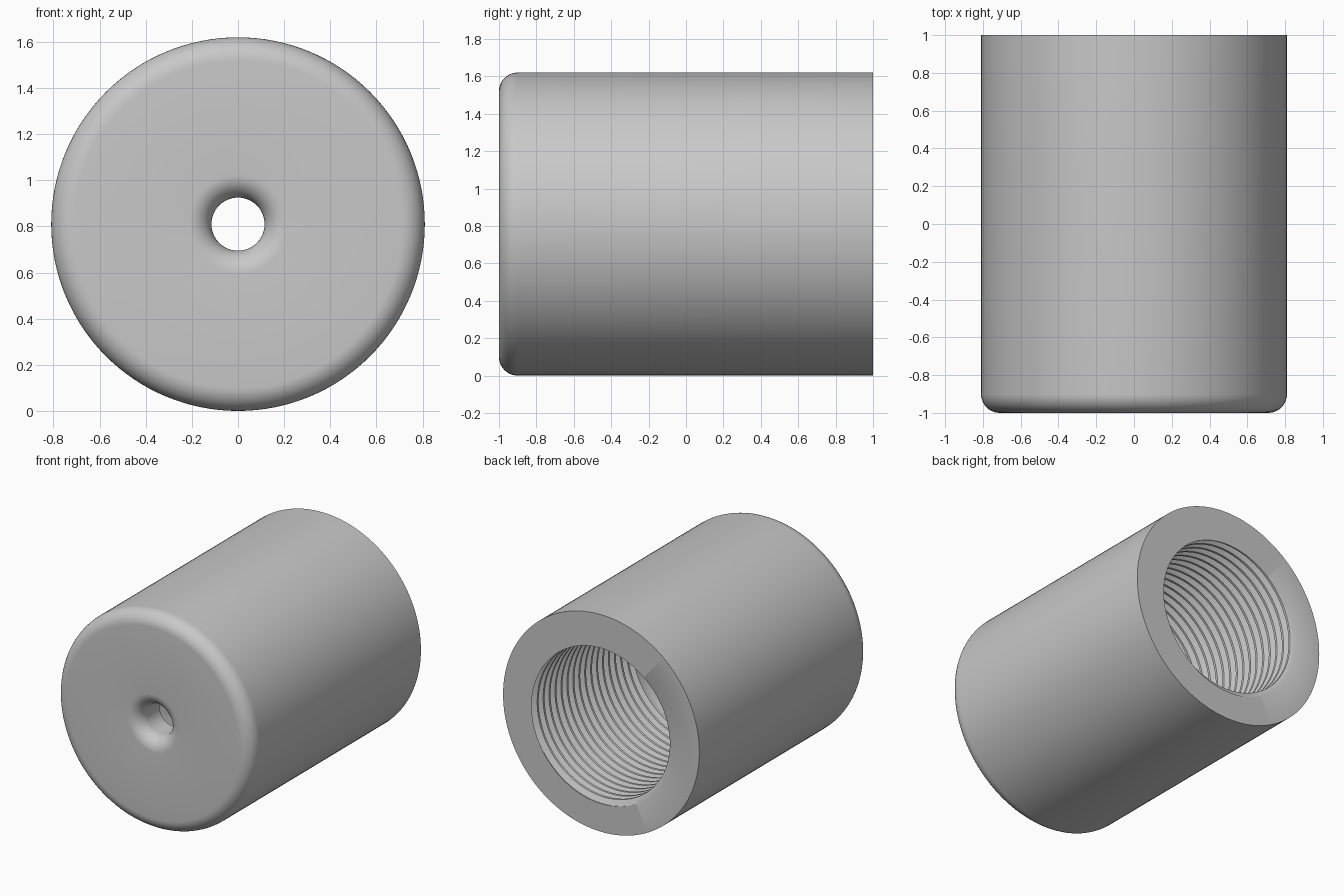
import bpy
import bmesh
from math import sin, cos, pi, radians
from mathutils import Vector

cube = bpy.data.objects.get("Cube")
if cube:
    bpy.data.objects.remove(cube, do_unlink=True)

SEG = 128                    # segments around the axis
R, HOLE, BORE = 0.81, 0.115, 0.56
FILLET = 0.1
BACK, FRONT, FLOOR = 1.0, -1.0, -0.76
THREAD_END, PITCH, DEPTH = -0.2, 0.07, 0.04


def polar(r, a, y):
    return Vector((r * sin(a), y, r * cos(a)))


def arc(r, y, start, steps=10):
    """Quarter round of the fillet radius, as (radius, y) points."""
    return [(r + FILLET * cos(start - pi / 2 * i / steps),
             y + FILLET * sin(start - pi / 2 * i / steps))
            for i in range(steps + 1)]


bm = bmesh.new()

# Outer shell: side wall, rounded front edge, front face, rounded hole
profile = [(R, BACK)]
profile += arc(R - FILLET, FRONT + FILLET, 0)
profile += arc(HOLE + FILLET, FRONT + FILLET, -pi / 2)
profile += [(HOLE, FLOOR)]
rings = [[bm.verts.new(polar(r, 2 * pi * s / SEG, y)) for s in range(SEG)]
         for r, y in profile]
for a, b in zip(rings, rings[1:]):
    for s in range(SEG):
        t = (s + 1) % SEG
        bm.faces.new((a[s], a[t], b[t], b[s]))

# Internal helical thread, fading out into the plain bore
shape = [(0, 0), (0.25, 0), (0.56, DEPTH), (0.69, DEPTH)]
turns = int((BACK - THREAD_END) / PITCH) + 5
rows = []
for i in range(turns * SEG):
    row = []
    for along, cut in shape:
        y = THREAD_END + PITCH * (i / SEG + along - 2)
        fade = min(1, max(0, (y - THREAD_END) / PITCH))
        row.append(bm.verts.new(polar(BORE + cut * fade, 2 * pi * i / SEG, y)))
    rows.append(row)
thread = []
for i in range((turns - 1) * SEG - 1):
    a = rows[i] + [rows[i + SEG][0]]
    b = rows[i + 1] + [rows[i + 1 + SEG][0]]
    for k in range(len(shape)):
        thread.append(bm.faces.new((a[k], a[k + 1], b[k + 1], b[k])))

# Trim the thread square at both ends
for y, side in ((BACK, 1), (THREAD_END, -1)):
    faces = [f for f in thread if f.is_valid]
    geom = set(faces)
    for f in faces:
        geom.update(f.edges)
        geom.update(f.verts)
    res = bmesh.ops.bisect_plane(bm, geom=list(geom), dist=1e-6,
                                 plane_co=(0, y, 0), plane_no=(0, side, 0),
                                 clear_outer=True)
    thread = [g for g in res["geom"]
              if g.is_valid and isinstance(g, bmesh.types.BMFace)]
bmesh.ops.delete(bm, geom=[v for v in bm.verts if not v.link_faces],
                 context='VERTS')


def rim(y):
    return [e for e in bm.edges if e.is_boundary
            and all(abs(v.co.y - y) < 1e-4 for v in e.verts)]


# Plain bore down to the floor
new = bmesh.ops.extrude_edge_only(bm, edges=rim(THREAD_END))["geom"]
for v in new:
    if isinstance(v, bmesh.types.BMVert):
        v.co.y = FLOOR

# Flat back ring and bore floor
for y in (BACK, FLOOR):
    bmesh.ops.triangle_fill(bm, edges=rim(y), use_beauty=True,
                            normal=(0, 1, 0))
bmesh.ops.recalc_face_normals(bm, faces=bm.faces[:])
bmesh.ops.translate(bm, vec=(0, 0, R), verts=bm.verts[:])

mesh = bpy.data.meshes.new("threaded_sleeve")
bm.to_mesh(mesh)
bm.free()
sleeve = bpy.data.objects.new("threaded_sleeve", mesh)
bpy.context.collection.objects.link(sleeve)

# Plain grey finish
grey = bpy.data.materials.new("light_grey")
grey.use_nodes = True
color = (0.58, 0.58, 0.58, 1)
grey.diffuse_color = color
grey.node_tree.nodes["Principled BSDF"].inputs["Base Color"].default_value = color
mesh.materials.append(grey)

bpy.ops.object.select_all(action='DESELECT')
sleeve.select_set(True)
bpy.context.view_layer.objects.active = sleeve
bpy.ops.object.shade_smooth_by_angle(angle=radians(30))
